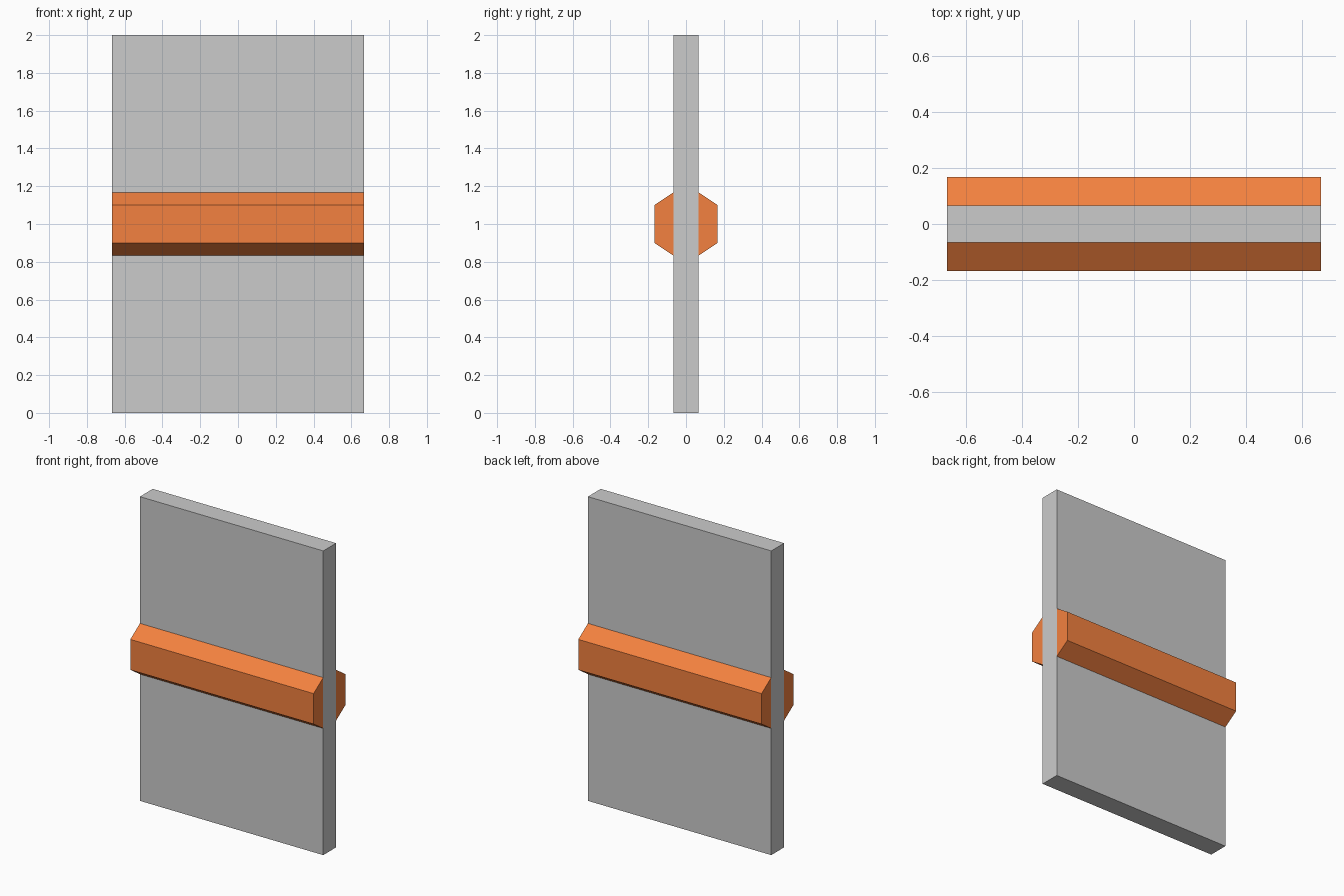
import bpy
import bmesh

if "Cube" in bpy.data.objects:
    bpy.data.objects.remove(bpy.data.objects["Cube"])

HALF_W = 2 / 3     # half width along x
HALF_T = 1 / 15    # half thickness of the panel

orange = bpy.data.materials.new("orange_red")
orange.diffuse_color = (0.9, 0.22, 0.05, 1)
orange.use_nodes = True
orange.node_tree.nodes["Principled BSDF"].inputs["Base Color"].default_value = orange.diffuse_color


def extrude_profile(name, profile, material=None):
    """Extrude a closed (y, z) profile across the full width."""
    bm = bmesh.new()
    face = bm.faces.new([bm.verts.new((-HALF_W, y, z)) for y, z in profile])
    ext = bmesh.ops.extrude_face_region(bm, geom=[face])
    verts = [g for g in ext["geom"] if isinstance(g, bmesh.types.BMVert)]
    bmesh.ops.translate(bm, verts=verts, vec=(2 * HALF_W, 0, 0))
    bmesh.ops.recalc_face_normals(bm, faces=bm.faces)
    mesh = bpy.data.meshes.new(name)
    bm.to_mesh(mesh)
    bm.free()
    if material:
        mesh.materials.append(material)
    obj = bpy.data.objects.new(name, mesh)
    bpy.context.collection.objects.link(obj)
    return obj


# Upright flat panel
extrude_profile("panel", [(-HALF_T, 0), (HALF_T, 0), (HALF_T, 2), (-HALF_T, 2)])

# Chamfered horizontal rail on each side of the panel
for name, s in (("front_rail", -1), ("back_rail", 1)):
    extrude_profile(name, [(s * HALF_T, 0.833), (s * 0.167, 0.9),
                           (s * 0.167, 1.1), (s * HALF_T, 1.167)], orange)
